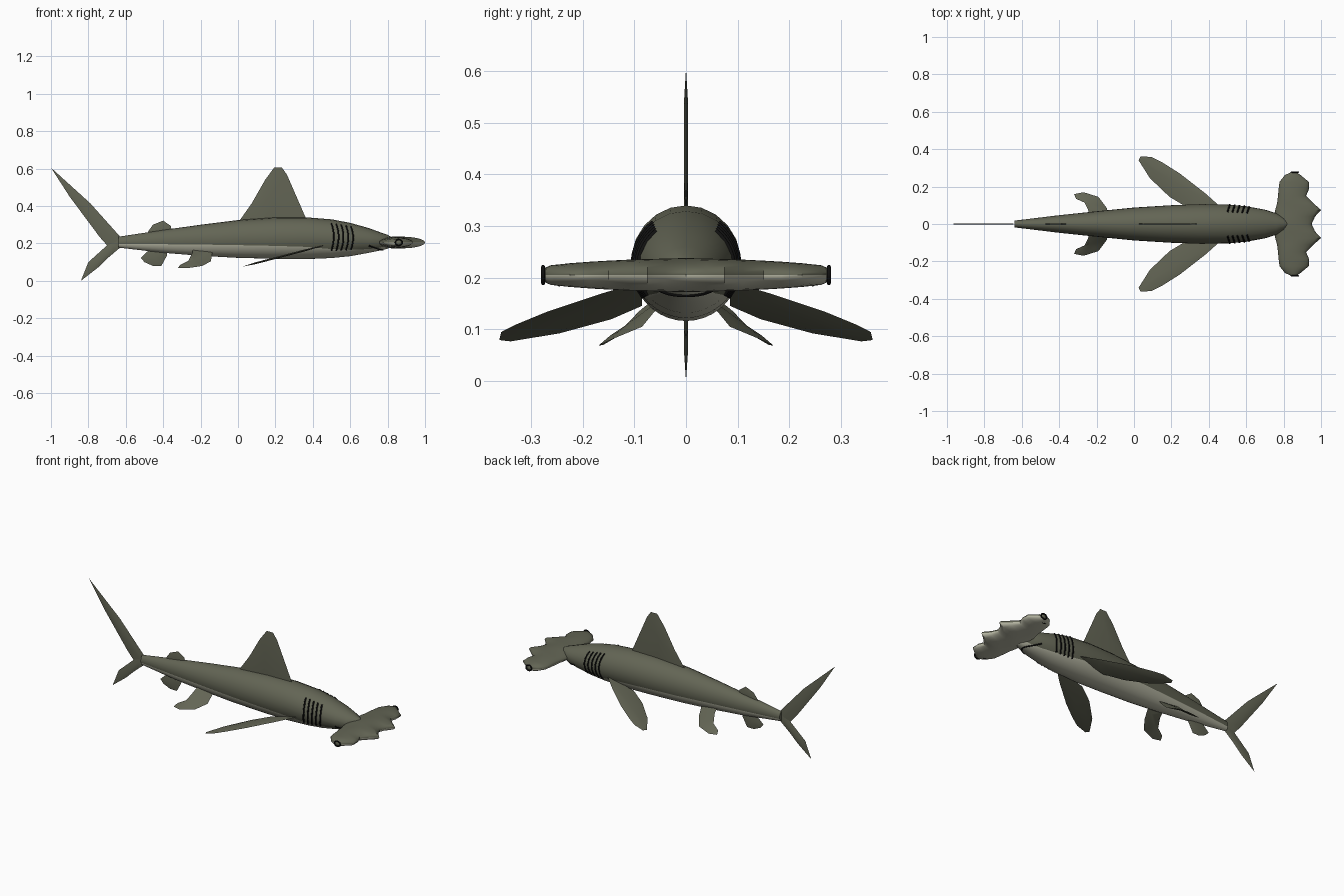
import bpy, bmesh, math
from mathutils import Vector

cube = bpy.data.objects.get("Cube")
if cube:
    bpy.data.objects.remove(cube, do_unlink=True)


def material(name, rgb):
    mat = bpy.data.materials.new(name)
    mat.use_nodes = True
    color = (*rgb, 1)
    mat.diffuse_color = color
    shader = mat.node_tree.nodes["Principled BSDF"]
    shader.inputs["Base Color"].default_value = color
    shader.inputs["Roughness"].default_value = 0.7
    return mat


skin = material("olive grey skin", (0.125, 0.13, 0.09))
belly = material("pale belly", (0.46, 0.46, 0.36))
black = material("black", (0.005, 0.005, 0.005))


def mesh_object(name, bm, materials, angle=40):
    bmesh.ops.recalc_face_normals(bm, faces=bm.faces)
    mesh = bpy.data.meshes.new(name)
    bm.to_mesh(mesh)
    bm.free()
    obj = bpy.data.objects.new(name, mesh)
    bpy.context.collection.objects.link(obj)
    for mat in materials:
        mesh.materials.append(mat)
    bpy.ops.object.select_all(action="DESELECT")
    obj.select_set(True)
    bpy.context.view_layer.objects.active = obj
    bpy.ops.object.shade_smooth_by_angle(angle=math.radians(angle))
    return obj


def loft(name, rings, pale_from):
    """Skin closed rings; faces past index pale_from get the belly colour."""
    bm = bmesh.new()
    rows = [[bm.verts.new(p) for p in ring] for ring in rings]
    count = len(rows[0])
    for a, b in zip(rows, rows[1:]):
        for i in range(count):
            j = (i + 1) % count
            face = bm.faces.new((a[i], a[j], b[j], b[i]))
            face.material_index = int(i >= pale_from)
    bm.faces.new(rows[0])
    bm.faces.new(rows[-1])
    return mesh_object(name, bm, (skin, belly))


def interpolate(table, t):
    for a, b in zip(table, table[1:]):
        if t <= b[0]:
            f = (t - a[0]) / (b[0] - a[0])
            return [p + (q - p) * f for p, q in zip(a, b)]
    return table[-1]


# Body stations: x, top, bottom, half width, height of the colour border
BODY = [
    (-.64, .236, .178, .018, .197), (-.4, .272, .15, .047, .196),
    (-.2, .3, .134, .068, .194), (0, .325, .123, .088, .191),
    (.2, .339, .118, .101, .187), (.36, .34, .116, .107, .182),
    (.5, .329, .122, .104, .17), (.6, .31, .132, .095, .166),
    (.7, .282, .15, .077, .17), (.76, .26, .162, .058, .178),
    (.8, .246, .172, .037, .19), (.825, .232, .185, .012, .2),
]


def body_point(x, angle):
    _, top, bottom, width, _ = interpolate(BODY, x)
    middle, radius = (top + bottom) / 2, (top - bottom) / 2
    return Vector((x, width * math.cos(angle), middle + radius * math.sin(angle)))


ARC = 14
rings = []
for x, top, bottom, width, border in BODY:
    edge = math.asin((border * 2 - top - bottom) / (top - bottom))
    sweep = math.pi - 2 * edge
    angles = [edge + sweep * i / ARC for i in range(ARC)]
    angles += [math.pi - edge + (math.tau - sweep) * i / ARC for i in range(ARC)]
    rings.append([body_point(x, a) for a in angles])
loft("body", rings, ARC)

# Wide scalloped head: y, front x, back x, half thickness
HEAD = [
    (0, .95, .755, .033), (.04, .968, .755, .032), (.075, 1, .755, .031),
    (.11, .96, .765, .03), (.15, .92, .77, .028), (.185, .935, .773, .026),
    (.225, .935, .778, .023), (.262, .89, .807, .019), (.276, .87, .84, .013),
]
stations = [(-y, f, b, t) for y, f, b, t in reversed(HEAD[1:])] + HEAD
rings = []
for y, front, back, thick in stations:
    ring = []
    for i in range(ARC * 2):
        a = math.pi * i / ARC
        x = (front + back) / 2 + (front - back) / 2 * math.cos(a)
        ring.append((x, y, .205 + thick * math.sin(a)))
    rings.append(ring)
loft("head", rings, ARC)


def fin(name, outline, thickness=.007):
    """Thin blade with a bevelled rim around a 3D outline."""
    points = [Vector(p) for p in outline]
    center = sum(points, Vector()) / len(points)
    normal = Vector()
    for a, b in zip(points, points[1:] + points[:1]):
        normal += (a - center).cross(b - center)
    normal.normalize()
    bm = bmesh.new()
    rim = [bm.verts.new(p) for p in points]
    for side in (-1, 1):
        offset = normal * side * thickness / 2
        inner = [bm.verts.new(p.lerp(center, .4) + offset) for p in points]
        middle = bm.verts.new(center + offset)
        for i in range(len(rim)):
            j = i - 1
            bm.faces.new((rim[j], rim[i], inner[i], inner[j]))
            bm.faces.new((inner[j], inner[i], middle))
    return mesh_object(name, bm, (skin,))


# Upright fins as (x, z) outlines
UPRIGHT = {
    "dorsal_fin": [(0, .31), (.075, .417), (.145, .54), (.193, .605),
                   (.235, .605), (.262, .567), (.363, .335), (.18, .31)],
    "second_dorsal_fin": [(-.49, .24), (-.48, .265), (-.455, .3), (-.4, .322),
                          (-.36, .294), (-.347, .25), (-.4, .235)],
    "anal_fin": [(-.47, .17), (-.52, .123), (-.5, .1), (-.455, .08),
                 (-.41, .08), (-.38, .135), (-.38, .17)],
    "tail_upper_lobe": [(-.63, .236), (-.79, .415), (-1, .605), (-.9, .45),
                        (-.74, .235), (-.7, .19), (-.63, .18)],
    "tail_lower_lobe": [(-.63, .23), (-.7, .19), (-.8, .1), (-.84, 0),
                        (-.75, .07), (-.695, .123), (-.63, .178)],
}
for name, outline in UPRIGHT.items():
    fin(name, [(x, 0, z) for x, z in outline])

# Paired fins
PECTORAL = [(.47, .085), (.38, .165), (.245, .27), (.15, .33), (.095, .358),
            (.035, .362), (.025, .34), (.085, .245), (.19, .145), (.29, .085)]
PELVIC = [(-.135, .04, .16), (-.145, .085, .105), (-.19, .145, .08),
          (-.27, .17, .068), (-.32, .16, .07), (-.31, .135, .085),
          (-.265, .115, .107), (-.245, .075, .148), (-.24, .04, .17)]


def ball(name, center, scale, mat):
    bm = bmesh.new()
    bmesh.ops.create_uvsphere(bm, u_segments=16, v_segments=10, radius=1)
    bmesh.ops.scale(bm, vec=scale, verts=bm.verts)
    bmesh.ops.translate(bm, vec=center, verts=bm.verts)
    mesh_object(name, bm, (mat,))


def tube(name, points, radius, closed=False):
    curve = bpy.data.curves.new(name, "CURVE")
    curve.dimensions = "3D"
    curve.bevel_depth = radius
    curve.bevel_resolution = 1
    curve.use_fill_caps = True
    spline = curve.splines.new("POLY")
    spline.points.add(len(points) - 1)
    for target, p in zip(spline.points, points):
        target.co = (*p, 1)
    spline.use_cyclic_u = closed
    curve.materials.append(black)
    obj = bpy.data.objects.new(name, curve)
    bpy.context.collection.objects.link(obj)


for label, s in (("left", 1), ("right", -1)):
    fin(label + "_pectoral_fin", [(x, s * y, .07 + .26 * x) for x, y in PECTORAL], .01)
    fin(label + "_pelvic_fin", [(x, s * y, z) for x, y, z in PELVIC])

    # Eye with dark rim, and nostril under the head
    ball(label + "_eye", (.86, s * .273, .205), (.015, .007, .014), skin)
    circle = [math.tau * i / 16 for i in range(16)]
    tube(label + "_eye_rim", [(.86 + .019 * math.cos(a), s * .277, .205 + .016 * math.sin(a))
                              for a in circle], .004, True)
    ball(label + "_nostril", (.835, s * .246, .187), (.016, .004, .004), black)

    # Five bowed gill slits lying on the body
    for n in range(5):
        slit = []
        for i in range(13):
            t = i / 12
            x = .5 + .026 * n + .012 * math.sin(math.pi * t)
            p = body_point(x, math.radians(-38 + 90 * t))
            slit.append((p.x, s * p.y, p.z))
        tube(f"{label}_gill_{n + 1}", slit, .0045)

# Mouth line wrapped under the snout
mouth = []
for i in range(17):
    t = i / 8 - 1
    p = body_point(.775 - .075 * t * t, math.radians(-90 + 65 * t))
    mouth.append((p.x, p.y, p.z))
tube("mouth", mouth, .004)
